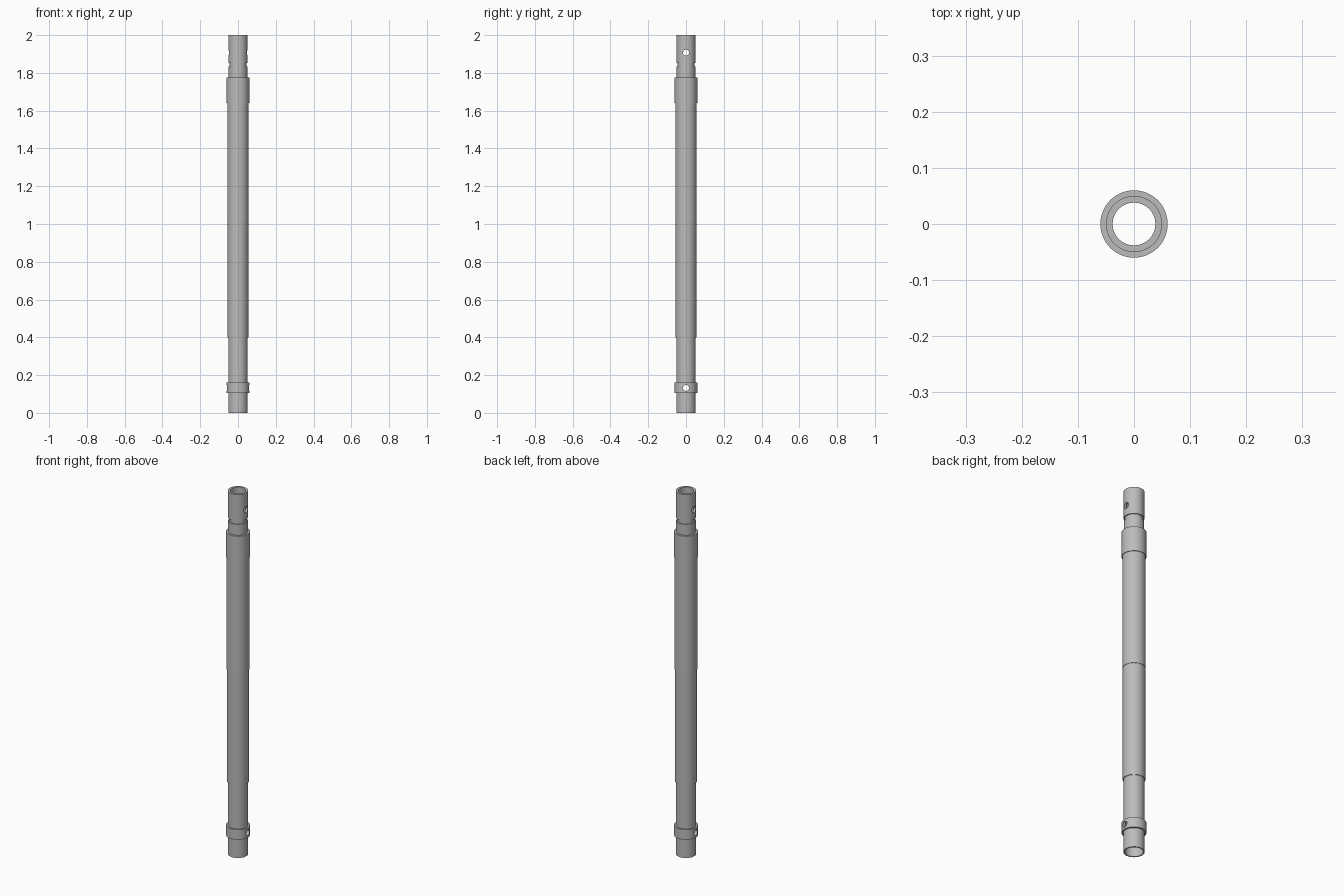
import bpy, bmesh, math

if "Cube" in bpy.data.objects:
    bpy.data.objects.remove(bpy.data.objects["Cube"])

SIDES = 64

metal = bpy.data.materials.new("grey metal")
metal.use_nodes = True
colour = (0.5, 0.5, 0.5, 1)
metal.diffuse_color = colour
metal.node_tree.nodes["Principled BSDF"].inputs["Base Color"].default_value = colour


def add_object(name, bm):
    bmesh.ops.recalc_face_normals(bm, faces=bm.faces)
    mesh = bpy.data.meshes.new(name)
    bm.to_mesh(mesh)
    bm.free()
    mesh.materials.append(metal)
    obj = bpy.data.objects.new(name, mesh)
    bpy.context.collection.objects.link(obj)
    return obj


def revolve(name, profile):
    """Spin a closed (radius, height) outline around z."""
    bm = bmesh.new()
    rings = []
    for i in range(SIDES):
        a = math.tau * i / SIDES
        rings.append([bm.verts.new((r * math.cos(a), r * math.sin(a), z)) for r, z in profile])
    for i in range(SIDES):
        a, b = rings[i], rings[(i + 1) % SIDES]
        for j in range(len(profile)):
            k = (j + 1) % len(profile)
            bm.faces.new((a[j], b[j], b[k], a[k]))
    return add_object(name, bm)


# Outer steps from the bottom up: (radius, start height, end height)
steps = [
    (0.051, 0, 0.105),       # lower sleeve
    (0.06, 0.105, 0.16),     # collar
    (0.051, 0.16, 0.40),     # stepped shaft
    (0.0545, 0.40, 1.02),
    (0.0565, 1.02, 1.64),
    (0.06, 1.64, 1.775),
    (0.049, 1.775, 1.835),   # neck
    (0.045, 1.835, 1.853),   # groove
    (0.05, 1.853, 2.0),      # top spigot
]
outline = [(r, z) for r, low, high in steps for z in (low, high)]
# Inside: narrow bore with a wider socket at the bottom
outline += [(0.038, 2.0), (0.038, 0.2), (0.045, 0.2), (0.045, 0)]
tube = revolve("stepped_tube", outline)

# Cross pin holes through both ends
for name, height in (("lower_pin_cutter", 0.132), ("upper_pin_cutter", 1.907)):
    bm = bmesh.new()
    bmesh.ops.create_cone(bm, cap_ends=True, segments=32, radius1=0.016, radius2=0.016, depth=0.3)
    cutter = add_object(name, bm)
    cutter.rotation_euler = (0, math.pi / 2, 0)
    cutter.location.z = height
    cutter.hide_render = True
    cutter.hide_set(True)
    cut = tube.modifiers.new(name, "BOOLEAN")
    cut.operation = "DIFFERENCE"
    cut.solver = "EXACT"
    cut.object = cutter

# Bake the holes and drop the cutters
bpy.context.view_layer.update()
evaluated = tube.evaluated_get(bpy.context.evaluated_depsgraph_get())
tube_mesh = bpy.data.meshes.new_from_object(evaluated)
tube.modifiers.clear()
tube.data = tube_mesh
for name in ("lower_pin_cutter", "upper_pin_cutter"):
    bpy.data.objects.remove(bpy.data.objects[name])

bpy.ops.object.select_all(action="DESELECT")
tube.select_set(True)
bpy.context.view_layer.objects.active = tube
bpy.ops.object.shade_smooth_by_angle(angle=math.radians(30))
